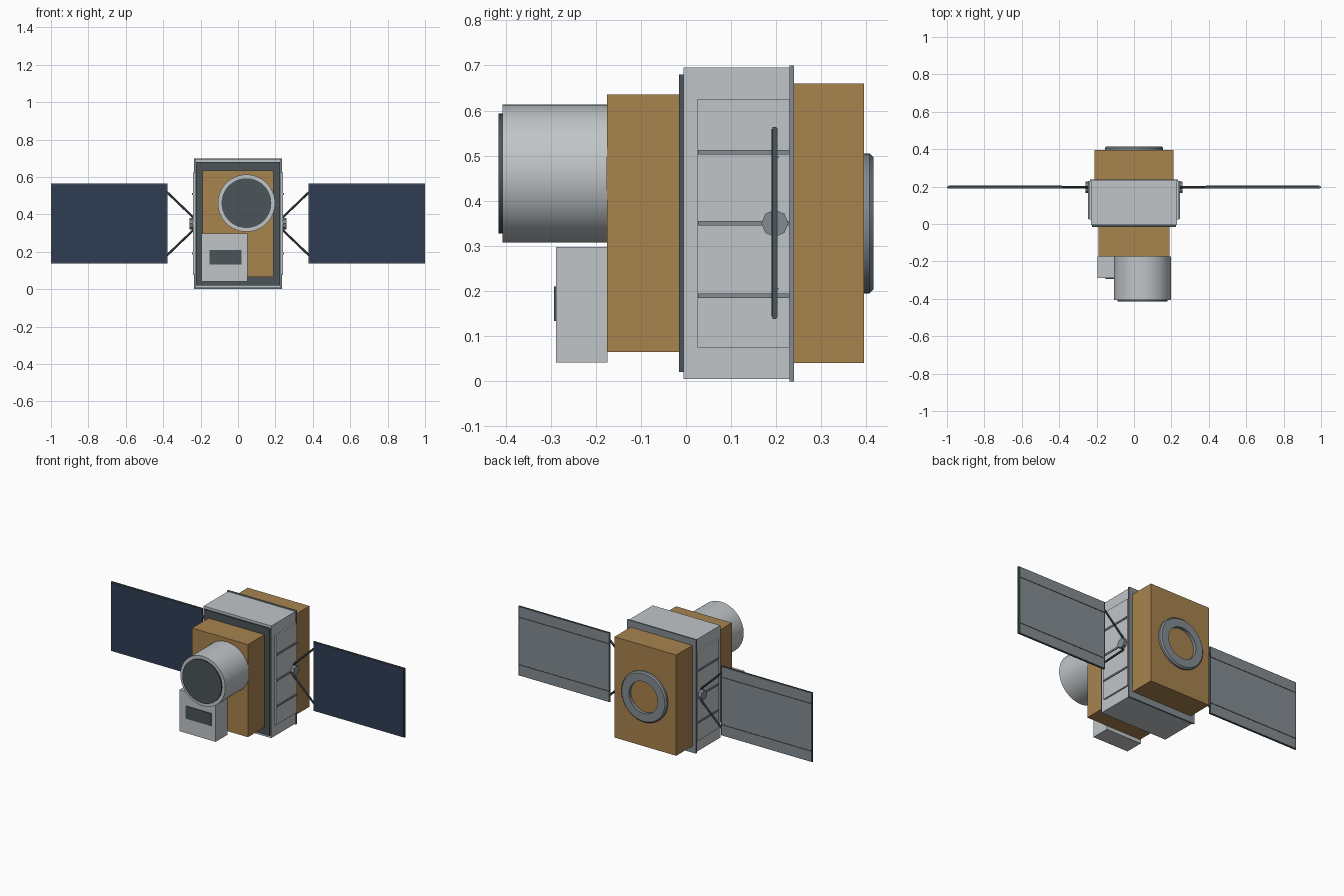
import bpy, bmesh, math
from mathutils import Vector

if "Cube" in bpy.data.objects:
    bpy.data.objects.remove(bpy.data.objects["Cube"], do_unlink=True)


def material(name, r, g, b):
    """Flat material from display colour values 0-255, stored as linear."""
    lin = [((c / 255 + 0.055) / 1.055) ** 2.4 for c in (r, g, b)] + [1.0]
    m = bpy.data.materials.new(name)
    m.use_nodes = True
    m.diffuse_color = lin
    m.node_tree.nodes["Principled BSDF"].inputs["Base Color"].default_value = lin
    return m


SILVER = material("light grey", 192, 197, 200)
GREY = material("mid grey", 132, 140, 146)
DARK = material("dark grey", 76, 85, 88)
GOLD = material("gold foil", 168, 131, 78)
NAVY = material("navy solar cells", 46, 61, 83)


def finish(name, bm, mat, smooth=False):
    bmesh.ops.recalc_face_normals(bm, faces=bm.faces)
    me = bpy.data.meshes.new(name)
    bm.to_mesh(me)
    bm.free()
    me.materials.append(mat)
    ob = bpy.data.objects.new(name, me)
    bpy.context.collection.objects.link(ob)
    if smooth:
        bpy.ops.object.select_all(action="DESELECT")
        ob.select_set(True)
        bpy.context.view_layer.objects.active = ob
        bpy.ops.object.shade_smooth_by_angle(angle=math.radians(35))
    return ob


def box(name, mat, x, y, z):
    """Box from (low, high) pairs on each axis."""
    bm = bmesh.new()
    bmesh.ops.create_cube(bm, size=1)
    for v in bm.verts:
        v.co = [lo + (c + 0.5) * (hi - lo) for c, (lo, hi) in zip(v.co, (x, y, z))]
    return finish(name, bm, mat)


def rod(name, mat, a, b, radius, sides, smooth=False):
    """Capped cylinder running from point a to point b."""
    a, b = Vector(a), Vector(b)
    bm = bmesh.new()
    bmesh.ops.create_cone(bm, cap_ends=True, segments=sides, radius1=radius,
                          radius2=radius, depth=(b - a).length)
    turn = (b - a).to_track_quat("Z", "Y")
    for v in bm.verts:
        v.co = turn @ v.co + (a + b) / 2
    return finish(name, bm, mat, smooth)


def lathe_y(name, mat, profile, z, sides):
    """Closed (radius, y) profile spun about a front-to-back axis."""
    bm = bmesh.new()
    rings = []
    for i in range(sides):
        t = math.tau * i / sides
        rings.append([bm.verts.new((r * math.cos(t), y, z + r * math.sin(t)))
                      for r, y in profile])
    n = len(profile)
    for i in range(sides):
        p, q = rings[i], rings[(i + 1) % sides]
        for j in range(n):
            k = (j + 1) % n
            bm.faces.new((p[j], p[k], q[k], q[j]))
    return finish(name, bm, mat, True)


def sided(s, lo, hi):
    return tuple(sorted((s * lo, s * hi)))


# Main bus with front and back plates
box("bus_body", SILVER, (-0.23, 0.23), (-0.005, 0.23), (0.005, 0.695))
box("front_plate", DARK, (-0.225, 0.225), (-0.015, -0.005), (0.02, 0.68))
box("back_plate", GREY, (-0.235, 0.235), (0.229, 0.239), (0, 0.7))

# Foil-wrapped instrument bays
box("front_bay", GOLD, (-0.19, 0.19), (-0.175, -0.015), (0.065, 0.635))
box("rear_bay", GOLD, (-0.21, 0.21), (0.239, 0.395), (0.04, 0.66))

# Docking ring on the back
lathe_y("docking_ring", GREY,
        [(0.155, 0.39), (0.155, 0.407), (0.147, 0.415), (0.098, 0.415), (0.098, 0.39)],
        0.35, 40)

# Telescope and its aperture
rod("telescope_barrel", SILVER, (0.045, -0.407, 0.46), (0.045, -0.175, 0.46), 0.153, 64, True)
rod("telescope_aperture", DARK, (0.045, -0.415, 0.46), (0.045, -0.406, 0.46), 0.133, 64, True)

# Small sensor box with a slot
box("sensor_box", SILVER, (-0.195, 0.05), (-0.288, -0.174), (0.042, 0.298))
box("sensor_slot", DARK, (-0.153, 0.02), (-0.293, -0.287), (0.133, 0.21))

# Side panels, ribs and solar wings, mirrored
for s, side in ((1, "left"), (-1, "right")):
    box(side + "_side_panel", SILVER, sided(s, 0.229, 0.24), (0.025, 0.229), (0.075, 0.625))
    for i, z in enumerate((0.19, 0.35, 0.508)):
        box(f"{side}_rib_{i + 1}", GREY, sided(s, 0.235, 0.245),
            (0.027, 0.229), (z - 0.005, z + 0.005))

    # Hinge hub and the two diverging struts
    rod(side + "_wing_hub", GREY, (s * 0.238, 0.197, 0.35), (s * 0.26, 0.197, 0.35), 0.03, 8)
    for d, label in ((1, "upper"), (-1, "lower")):
        rod(f"{side}_{label}_strut", DARK, (s * 0.237, 0.197, 0.35 + d * 0.032),
            (s * 0.386, 0.197, 0.35 + d * 0.175), 0.006, 8)

    # Wing: dark frame, cells in front, grey backing with thin rails
    box(side + "_wing_frame", DARK, sided(s, 0.378, 1.0), (0.192, 0.201), (0.138, 0.564))
    box(side + "_wing_cells", NAVY, sided(s, 0.383, 0.995), (0.19, 0.193), (0.143, 0.559))
    box(side + "_wing_backing", GREY, sided(s, 0.386, 0.992), (0.2, 0.203), (0.141, 0.561))
    for z in (0.205, 0.497):
        box(f"{side}_wing_rail_{'upper' if z > 0.35 else 'lower'}", DARK,
            sided(s, 0.386, 0.992), (0.202, 0.205), (z - 0.002, z + 0.002))
